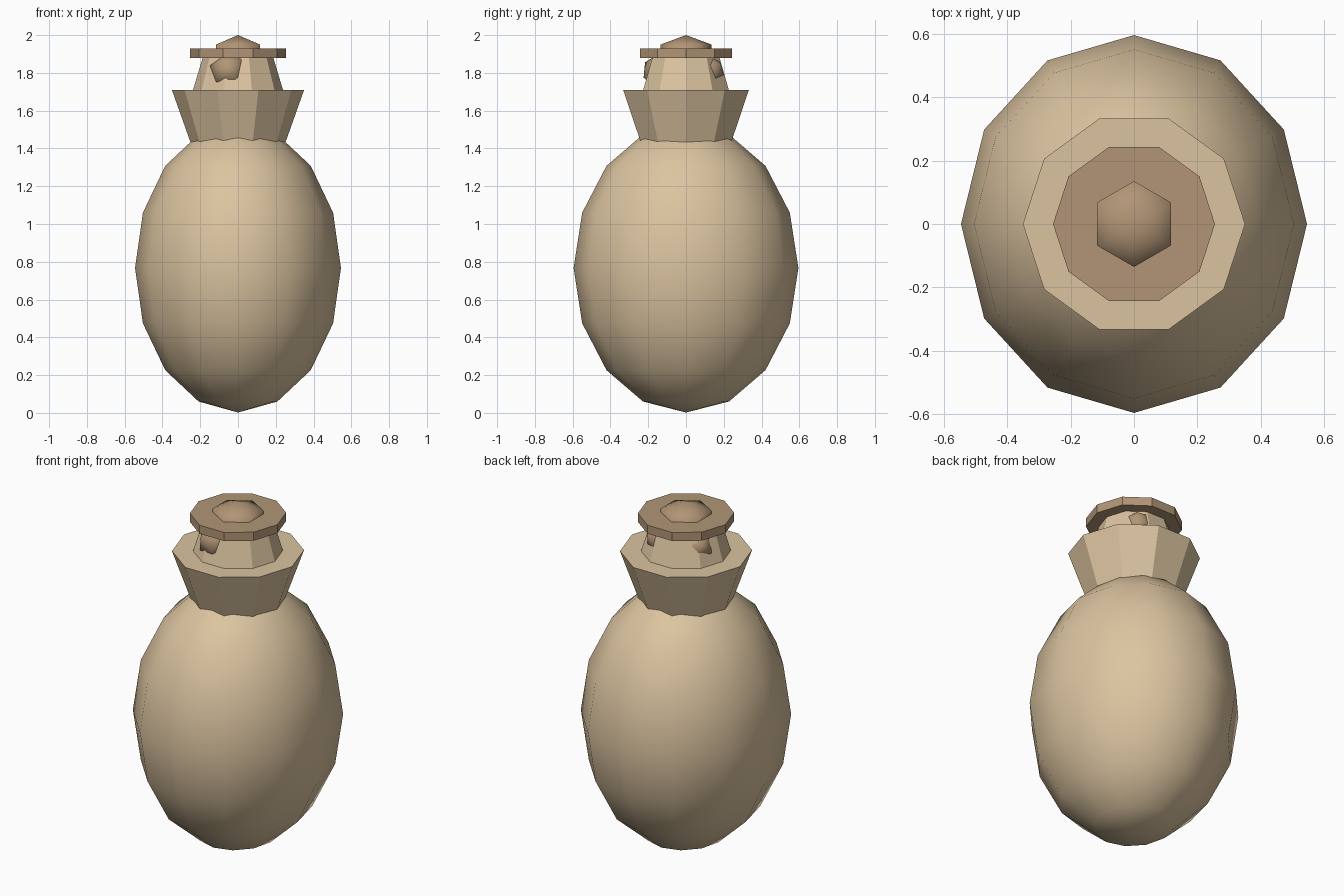
import bpy
from math import cos, sin, radians

cube = bpy.data.objects.get("Cube")
if cube:
    bpy.data.objects.remove(cube, do_unlink=True)


def material(name, rgb):
    mat = bpy.data.materials.new(name)
    mat.use_nodes = True
    color = (*rgb, 1.0)
    mat.diffuse_color = color
    mat.node_tree.nodes["Principled BSDF"].inputs["Base Color"].default_value = color
    return mat


tan = material("tan", (0.71, 0.55, 0.35))
brown = material("brown", (0.44, 0.30, 0.18))


def finish(name, mat, smooth):
    obj = bpy.context.object
    obj.name = name
    obj.data.name = name
    obj.data.materials.append(mat)
    if smooth:
        bpy.ops.object.shade_smooth()
    return obj


def ball(name, mat, segments, rings, center, radii):
    bpy.ops.mesh.primitive_uv_sphere_add(
        segments=segments, ring_count=rings, radius=1, location=center)
    bpy.context.object.scale = radii
    return finish(name, mat, True)


def decagon_cone(name, mat, z_low, z_high, r_low, r_high):
    """Ten-sided cone frustum with a corner on the x axis."""
    bpy.ops.mesh.primitive_cone_add(
        vertices=10, radius1=r_low, radius2=r_high, depth=z_high - z_low,
        location=(0, 0, (z_low + z_high) / 2), rotation=(0, 0, radians(90)))
    return finish(name, mat, False)


# Egg-shaped body
ball("body", tan, 12, 8, (0, 0, 0.767), (0.545, 0.595, 0.765))

# Flared collar, tapering neck and flat cap
decagon_cone("collar", tan, 1.40, 1.71, 0.24, 0.35)
decagon_cone("neck", tan, 1.65, 1.90, 0.256, 0.181)
decagon_cone("cap", brown, 1.88, 1.93, 0.255, 0.255)

# Six-sided knob on the cap
ball("cap_knob", brown, 6, 3, (0, 0, 1.90), (0.156, 0.156, 0.10))

# Lumps half sunk into the neck: azimuth, distance, height, radius
lumps = [(250, 0.14, 1.81, 0.105), (58, 0.14, 1.81, 0.09), (150, 0.14, 1.80, 0.09)]
for i, (azimuth, distance, z, radius) in enumerate(lumps, 1):
    a = radians(azimuth)
    bpy.ops.mesh.primitive_ico_sphere_add(
        subdivisions=1, radius=radius,
        location=(distance * cos(a), distance * sin(a), z), rotation=(0.2, 0, a))
    finish(f"neck_lump_{i}", brown, True)
